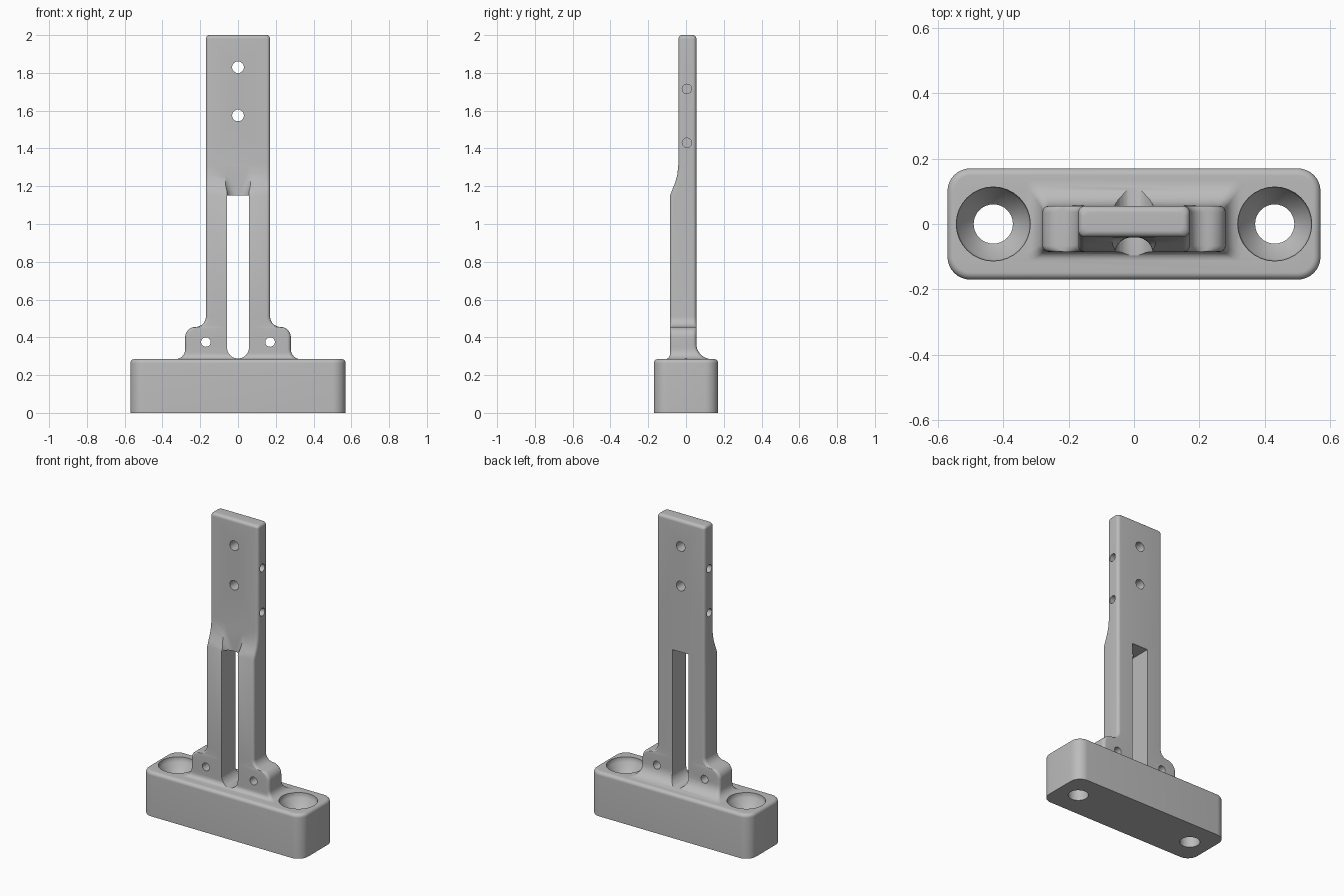
import bpy, bmesh
from math import sin, cos, pi, sqrt

cube = bpy.data.objects.get("Cube")
if cube:
    bpy.data.objects.remove(cube, do_unlink=True)

grey = bpy.data.materials.new("plain_grey")
grey.use_nodes = True
grey.diffuse_color = (0.5, 0.5, 0.5, 1)
grey.node_tree.nodes["Principled BSDF"].inputs["Base Color"].default_value = (0.5, 0.5, 0.5, 1)


def rounded_section(z, half, front, back, r, n=8):
    """Rounded rectangle in the plane at height z."""
    r = min(r, half, (back - front) / 2)
    corners = [(half - r, back - r), (r - half, back - r),
               (r - half, front + r), (half - r, front + r)]
    return [(cx + r * cos((q + i / n) * pi / 2), cy + r * sin((q + i / n) * pi / 2), z)
            for q, (cx, cy) in enumerate(corners) for i in range(n + 1)]


def loft(name, sections, x=0):
    """Skin a stack of rounded sections into a closed solid."""
    bm = bmesh.new()
    rings = [[bm.verts.new((p[0] + x, p[1], p[2])) for p in rounded_section(*s)] for s in sections]
    for a, b in zip(rings, rings[1:]):
        for i in range(len(a)):
            j = (i + 1) % len(a)
            bm.faces.new((a[i], a[j], b[j], b[i]))
    bm.faces.new(rings[0])
    bm.faces.new(rings[-1])
    bmesh.ops.remove_doubles(bm, verts=bm.verts, dist=1e-5)
    bmesh.ops.recalc_face_normals(bm, faces=bm.faces)
    mesh = bpy.data.meshes.new(name)
    bm.to_mesh(mesh)
    bm.free()
    mesh.materials.append(grey)
    obj = bpy.data.objects.new(name, mesh)
    bpy.context.collection.objects.link(obj)
    return obj


def pin(x, y, z, radius, length, rotation):
    bpy.ops.mesh.primitive_cylinder_add(vertices=32, radius=radius, depth=length,
                                        location=(x, y, z), rotation=rotation)
    obj = bpy.context.object
    obj.name = "hole_cutter"
    obj.data.materials.append(grey)
    return obj


def combine(target, tool, operation="DIFFERENCE"):
    tool.hide_render = True
    mod = target.modifiers.new("combine", "BOOLEAN")
    mod.operation, mod.solver, mod.object = operation, "EXACT", tool
    bpy.context.view_layer.objects.active = target
    bpy.ops.object.modifier_apply(modifier=mod.name)
    bpy.data.objects.remove(tool, do_unlink=True)


def flare(height, r):
    """Outward spread of a concave fillet at a height above its foot."""
    return 0 if height >= r else r - sqrt(r * r - (r - max(height, 0)) ** 2)


STEPS = [i / 8 * pi / 2 for i in range(9)]
BASE_TOP = 0.285

# Base block with a softened top edge
edge = 0.022
base = loft("mounting_base", [(0, 0.57, -0.17, 0.17, 0.07)] + [
    (BASE_TOP - edge + edge * sin(a), 0.57 - edge * (1 - cos(a)),
     -0.17 + edge * (1 - cos(a)), 0.17 - edge * (1 - cos(a)), 0.07 - edge * (1 - cos(a)))
    for a in STEPS])

# Upright: foot fillets, shoulders, legs, stepped plate and rounded top
shoulder = 0.055
ear_top = 0.455


def half_width(z):
    if z <= ear_top - shoulder:
        return 0.28 + flare(z - BASE_TOP, 0.05)
    if z < ear_top:
        return 0.28 - shoulder + sqrt(shoulder ** 2 - (z - ear_top + shoulder) ** 2)
    return 0.17 + flare(z - ear_top, shoulder)


def body_section(z, front=-0.085):
    return (z, half_width(z), front - flare(z - BASE_TOP, 0.025),
            0.055 + flare(z - BASE_TOP, 0.08), 0.02)


heights = [BASE_TOP + 0.08 * (1 - cos(a)) for a in STEPS]
heights += [ear_top - shoulder + shoulder * sin(a) for a in STEPS]
heights += [ear_top + shoulder * (1 - cos(a)) for a in STEPS[1:]]
sections = [(0.25,) + body_section(BASE_TOP)[1:]] + [body_section(z) for z in heights]
sections += [body_section(z, f) for z, f in
             [(1.15, -0.085), (1.19, -0.069), (1.22, -0.057), (1.26, -0.046), (1.32, -0.04)]]
sections += [(1.98 + 0.02 * sin(a), 0.17 - 0.02 * (1 - cos(a)),
              -0.04 + 0.02 * (1 - cos(a)), 0.055 - 0.02 * (1 - cos(a)), 0.02) for a in STEPS]
upright = loft("upright", sections)

# Long slot with a round bottom, and the flared scoop above it
slot_r = 0.058
slot = [(0.288 + slot_r * (1 - cos(a)), slot_r * sin(a), -0.3, 0.3, 0) for a in STEPS[1:]]
combine(upright, loft("slot_cutter", slot + [(1.15, slot_r, -0.3, 0.3, 0)]))
combine(upright, loft("scoop_cutter", [(1.14, 0.056, -0.2, -0.041, 0.05),
                                       (1.17, 0.06, -0.2, -0.041, 0.05),
                                       (1.22, 0.08, -0.2, -0.041, 0.05),
                                       (1.34, 0.12, -0.2, -0.041, 0.05)]))

bracket = base
combine(bracket, upright, "UNION")
bracket.name = "mounting_bracket"

# Countersunk bolt holes, ear holes and blind side holes
for side in (-1, 1):
    combine(bracket, loft("bolt_cutter", [(z, r, -r, r, r) for z, r in
                                          [(-0.1, 0.06), (0.2, 0.06), (0.255, 0.108),
                                           (0.275, 0.113), (0.45, 0.115)]], side * 0.43))
    combine(bracket, pin(side * 0.17, 0, 0.375, 0.025, 0.6, (pi / 2, 0, 0)))
    for z in (1.43, 1.715):
        combine(bracket, pin(side * 0.17, 0.005, z, 0.025, 0.16, (0, pi / 2, 0)))

# Through holes in the plate
for z in (1.575, 1.83):
    combine(bracket, pin(0, 0, z, 0.031, 0.6, (pi / 2, 0, 0)))

bpy.ops.object.select_all(action="DESELECT")
bracket.select_set(True)
bpy.context.view_layer.objects.active = bracket
bpy.ops.object.shade_smooth_by_angle(angle=pi / 6)
